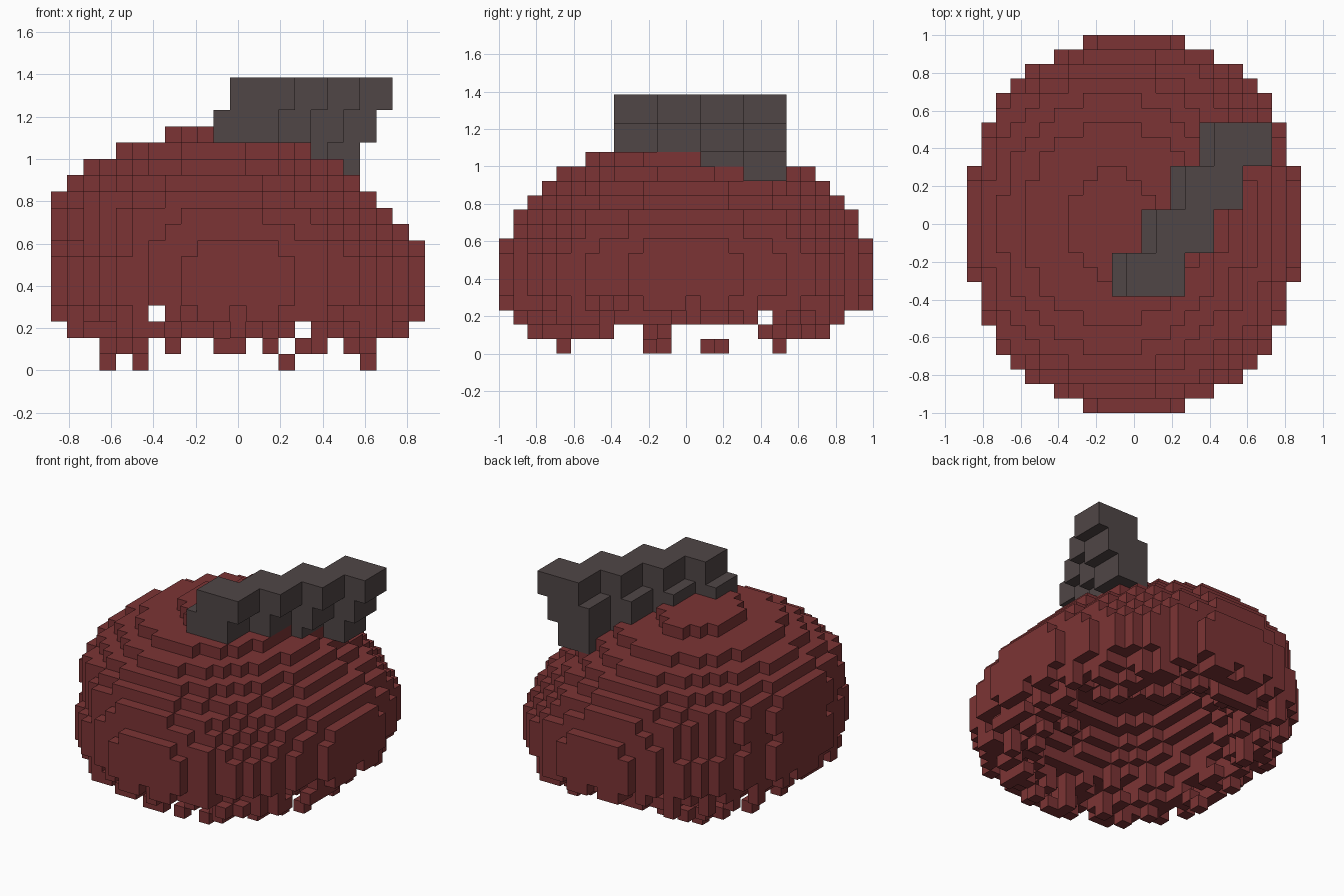
import bpy
import bmesh
import math
import random
from mathutils import Vector

random.seed(5)
V = 1 / 13                      # edge length of one cube
NX, NY, NZ = 23, 26, 15         # dome grid size

cube = bpy.data.objects.get("Cube")
if cube:
    bpy.data.objects.remove(cube, do_unlink=True)


def material(name, rgb):
    mat = bpy.data.materials.new(name)
    mat.use_nodes = True
    mat.diffuse_color = (*rgb, 1)
    mat.node_tree.nodes["Principled BSDF"].inputs["Base Color"].default_value = (*rgb, 1)
    return mat


def finish(bm, name, mat):
    mesh = bpy.data.meshes.new(name)
    bm.to_mesh(mesh)
    bm.free()
    mesh.materials.append(mat)
    obj = bpy.data.objects.new(name, mesh)
    bpy.context.collection.objects.link(obj)
    return obj


def centre(cell):
    i, j, k = cell
    return Vector((i + 0.5 - NX / 2, j + 0.5 - NY / 2, k + 0.5)) * V


def in_body(cell):
    """Slightly squared ellipsoid whose upper layers lean towards -x."""
    p = centre(cell)
    k = cell[2]
    lean = -0.5 * V * min(max(k - 7, 0), 3)
    dz = (p.z - 5.5 * V) / 0.72
    if k < 2:
        dz *= 1.25              # tuck the lower rim in
    flat = (abs((p.x - lean) / 0.885) ** 2.2 + abs(p.y) ** 2.2) ** (2 / 2.2)
    return flat + dz ** 2 <= 1


def in_cavity(cell):
    """Domed hollow under the body."""
    p = centre(cell)
    return (p.x / 0.62) ** 2 + (p.y / 0.70) ** 2 + ((p.z - 0.1) / 0.58) ** 2 <= 1


# Ragged rim: share of cubes kept, and the columns and rows left open, per layer
KEEP = {1: 0.45, 2: 0.5, 3: 0.65}
OPEN_COLUMNS = {1: {6, 8, 9, 12, 14, 17, 20}, 2: {15}, 3: {6}}
OPEN_ROWS = {1: {8, 9, 12, 13, 15, 17}, 2: {18}}


def in_rim(cell):
    i, j, k = cell
    if i in OPEN_COLUMNS.get(k, ()) or j in OPEN_ROWS.get(k, ()):
        return False
    return random.random() < KEEP.get(k, 1)


SIDES = [Vector(s) for s in ((1, 0, 0), (-1, 0, 0), (0, 1, 0),
                             (0, -1, 0), (0, 0, 1), (0, 0, -1))]


def neighbour(cell, side):
    return tuple(int(c + s) for c, s in zip(cell, side))


def voxel_mesh(cells):
    """Only the exposed faces of a set of cubes."""
    bm = bmesh.new()
    for cell in sorted(cells):
        for n in SIDES:
            if neighbour(cell, n) in cells:
                continue
            u = Vector((n.y, n.z, n.x))
            w = n.cross(u)
            mid = centre(cell) + n * V / 2
            corners = [mid + (u * a + w * b) * V / 2
                       for a, b in ((-1, -1), (1, -1), (1, 1), (-1, 1))]
            bm.faces.new([bm.verts.new(c) for c in corners])
    bmesh.ops.remove_doubles(bm, verts=bm.verts, dist=V / 100)
    bmesh.ops.dissolve_limit(bm, angle_limit=math.radians(1),
                             verts=bm.verts, edges=bm.edges)
    return bm


# Thick dome, hollow below
dome = set()
for k in range(1, NZ):
    for i in range(NX):
        for j in range(NY):
            cell = (i, j, k)
            if in_body(cell) and not in_cavity(cell) and in_rim(cell):
                dome.add(cell)

# Single cubes hanging lowest
for i, j in ((14, 4), (19, 14), (19, 10), (5, 19), (3, 11), (3, 15)):
    dome.add((i, j, 0))

finish(voxel_mesh(dome), "hollow_dome", material("dark red", (0.2, 0.034, 0.035)))

# Stepped crest: a row of stacked blocks running diagonally over the top
# Each level: left x, right x, bottom z, top z in cubes
LEVELS = ((-0.5, 3.5, 16, 18), (-1.5, 2.5, 14, 16), (-1.5, 1.5, 12, 14))
bm = bmesh.new()
for step in range(4):
    levels = LEVELS if step > 1 else LEVELS[:2]
    for x0, x1, z0, z1 in levels:
        made = bmesh.ops.create_cube(bm, size=1)["verts"]
        size = Vector((x1 - x0, 3, z1 - z0)) * V
        mid = Vector(((x0 + x1) / 2 + 2 * step, -3.5 + 3 * step, (z0 + z1) / 2)) * V
        bmesh.ops.scale(bm, vec=size, verts=made)
        bmesh.ops.translate(bm, vec=mid, verts=made)
finish(bm, "stepped_crest", material("warm grey", (0.08, 0.061, 0.061)))
